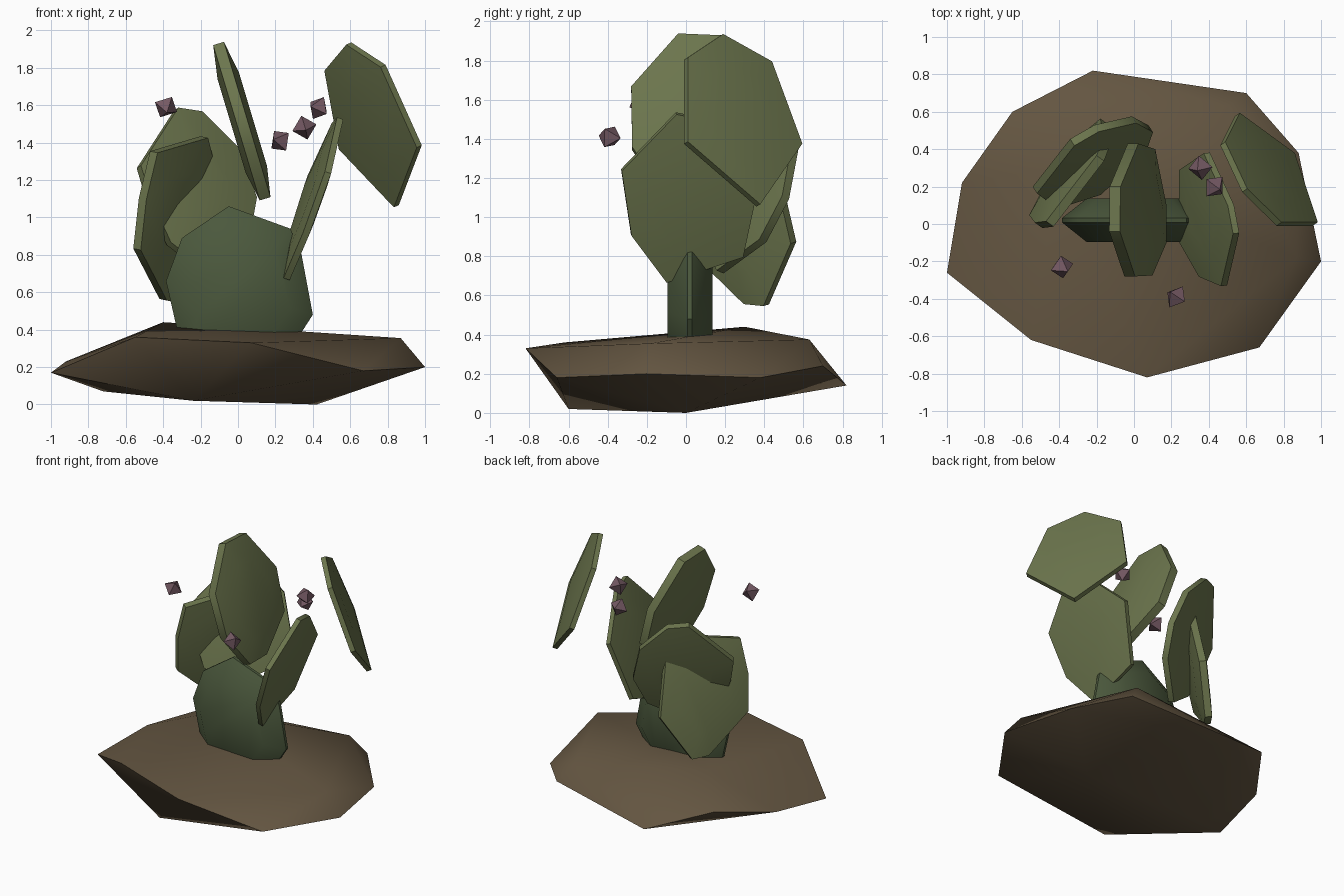
import bpy, bmesh, math
from mathutils import Vector, Euler

if "Cube" in bpy.data.objects:
    bpy.data.objects.remove(bpy.data.objects["Cube"], do_unlink=True)


def material(name, rgb):
    mat = bpy.data.materials.new(name)
    mat.use_nodes = True
    mat.diffuse_color = (*rgb, 1)
    mat.node_tree.nodes["Principled BSDF"].inputs["Base Color"].default_value = (*rgb, 1)
    return mat


earth = material("brown earth", (0.127, 0.092, 0.053))
dark_green = material("dark green", (0.07, 0.098, 0.046))
olive = material("olive green", (0.15, 0.18, 0.075))
mauve = material("mauve", (0.175, 0.1, 0.125))


def hull(name, points, mat, smooth_angle=0):
    """Faceted solid around the points, smooth below the given edge angle."""
    bm = bmesh.new()
    for p in points:
        bm.verts.new(p)
    bmesh.ops.convex_hull(bm, input=bm.verts[:])
    loose = [v for v in bm.verts if not v.link_faces]
    bmesh.ops.delete(bm, geom=loose, context='VERTS')
    bmesh.ops.recalc_face_normals(bm, faces=bm.faces[:])
    for face in bm.faces:
        face.smooth = smooth_angle > 0
    for edge in bm.edges:
        edge.smooth = edge.calc_face_angle(0) < math.radians(smooth_angle)
    mesh = bpy.data.meshes.new(name)
    bm.to_mesh(mesh)
    bm.free()
    mesh.materials.append(mat)
    obj = bpy.data.objects.new(name, mesh)
    bpy.context.collection.objects.link(obj)
    return obj


def pad(name, outline, facing, plane, thickness, mat, inset=0.6, rim=0.5):
    """Bulging pad: outline is (x, z) or (y, z); the other axis lies on a plane a + b*u + c*z."""
    a, b, c = plane
    if facing == 'Y':
        ring = [Vector((u, a + b * u + c * z, z)) for u, z in outline]
        normal = Vector((-b, 1, -c)).normalized()
    else:
        ring = [Vector((a + b * u + c * z, u, z)) for u, z in outline]
        normal = Vector((1, -b, -c)).normalized()
    centre = sum(ring, Vector()) / len(ring)
    points = []
    for side in (-1, 1):
        offset = normal * side * thickness / 2
        points += [p + offset * rim for p in ring]
        points += [centre + (p - centre) * inset + offset for p in ring]
    return hull(name, points, mat, 42)


# Ground mound: rim, then raised top corners, then underside corners
mound_rim = [(-1, -.26, .17), (-.92, .22, .23), (-.65, .6, .3), (-.22, .82, .14), (.6, .7, .24),
             (.88, .38, .18), (1, -.2, .2), (.67, -.66, .18), (.07, -.82, .33), (-.55, -.62, .36)]
top = [(.87, -.18, .355), (.5, .63, .375), (-.4, .3, .44)]
under = [(-.72, -.1, .07), (-.24, -.6, .02), (.42, 0, 0)]
hull("ground_mound", mound_rim + top + under, earth, 45)

# Trunk pad, the thickest one, rooted in the mound
pad("trunk_pad", [(-.25, .2), (-.33, .42), (-.385, .66), (-.3, .89), (-.05, 1.06),
                  (.28, .94), (.34, .8), (.4, .48), (.3, .34), (.22, .2)],
    'Y', (.02, 0, 0), .23, dark_green, .68, .1)

# Branch pads facing sideways
pad("left_lower_pad", [(-.33, 1.24), (-.05, 1.53), (.1, 1.5), (.38, 1.22),
                       (.29, .8), (.05, .73), (-.1, .67), (-.28, .91)],
    'X', (.02, -.12, .34), .07, olive)
pad("left_upper_pad", [(0, 1.81), (.18, 1.93), (.43, 1.79), (.585, 1.37), (.37, 1.06), (0, 1.38)],
    'X', (1.59, -.72, -.45), .07, olive)
pad("centre_upper_pad", [(-.28, 1.66), (-.04, 1.93), (.2, 1.92), (.43, 1.6),
                         (.4, 1.3), (.1, 1.1), (-.1, 1.1), (-.275, 1.35)],
    'X', (.475, 0, -.3), .12, olive)

# Branch pads facing backward
pad("back_pad", [(-.53, 1.27), (-.33, 1.58), (-.2, 1.56), (0, 1.36), (.09, 1.1),
                 (.05, .88), (-.19, .72), (-.37, .86), (-.48, 1.1)],
    'Y', (0, .64, .41), .09, olive)
pad("right_back_pad", [(-.45, 1.35), (-.18, 1.43), (-.14, 1.27), (-.16, .87),
                       (-.33, .55), (-.4, .56), (-.54, .83), (-.51, 1.1)],
    'Y', (1.035, 1.39, -.303), .1, olive)

# Small faceted buds
octahedron = [Vector(s * (i == axis) for i in range(3)) for axis in range(3) for s in (-1, 1)]
buds = [(-.385, -.23, 1.59), (.225, -.39, 1.41), (.355, .3, 1.48), (.43, .2, 1.585)]
for i, place in enumerate(buds):
    turn = Euler((.5 + i * .4, .4 - i * .3, .3 + i * .7))
    points = []
    for corner in octahedron:
        p = corner * .067
        p.rotate(turn)
        points.append(p + Vector(place))
    hull(f"bud_{i + 1}", points, mauve)
